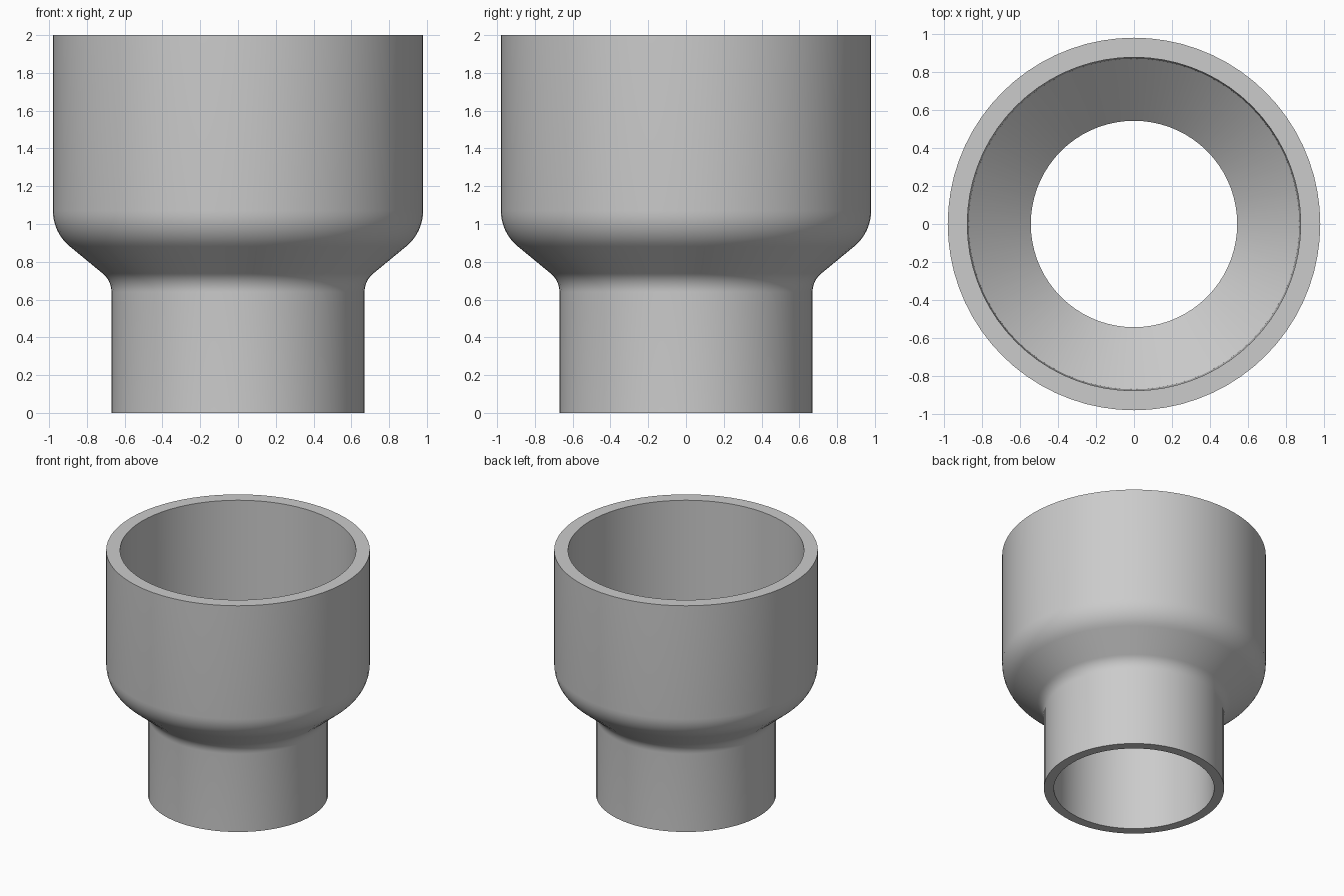
import bpy
import bmesh
import math
from mathutils import Vector

SEGMENTS = 72

if "Cube" in bpy.data.objects:
    bpy.data.objects.remove(bpy.data.objects["Cube"], do_unlink=True)


def make_material(name, rgb):
    mat = bpy.data.materials.new(name)
    mat.use_nodes = True
    mat.diffuse_color = (*rgb, 1)
    mat.node_tree.nodes["Principled BSDF"].inputs["Base Color"].default_value = (*rgb, 1)
    return mat


def fillet(before, corner, after, tangent, steps=8):
    """Points of a circular arc rounding a profile corner."""
    c = Vector(corner)
    u = (Vector(before) - c).normalized()
    v = (Vector(after) - c).normalized()
    half = u.angle(v) / 2
    centre = c + (u + v).normalized() * (tangent / math.cos(half))
    start, end = c + u * tangent - centre, c + v * tangent - centre
    sweep = start.angle(end)
    points = []
    for i in range(steps + 1):
        t = i / steps
        arm = (start * math.sin((1 - t) * sweep) + end * math.sin(t * sweep)) / math.sin(sweep)
        points.append(tuple(centre + arm))
    return points


def lathe(name, profile, mat):
    """Revolve a closed (radius, height) loop around z."""
    bm = bmesh.new()
    rings = []
    for i in range(SEGMENTS):
        a = math.tau * i / SEGMENTS
        rings.append([bm.verts.new((r * math.cos(a), r * math.sin(a), z)) for r, z in profile])
    n = len(profile)
    for i, ring in enumerate(rings):
        nxt = rings[(i + 1) % SEGMENTS]
        for j in range(n):
            k = (j + 1) % n
            bm.faces.new((ring[j], nxt[j], nxt[k], ring[k]))
    bmesh.ops.recalc_face_normals(bm, faces=bm.faces)
    mesh = bpy.data.meshes.new(name)
    bm.to_mesh(mesh)
    bm.free()
    mesh.materials.append(mat)
    obj = bpy.data.objects.new(name, mesh)
    bpy.context.collection.objects.link(obj)
    bpy.ops.object.select_all(action="DESELECT")
    obj.select_set(True)
    bpy.context.view_layer.objects.active = obj
    bpy.ops.object.shade_smooth_by_angle(angle=math.radians(30))
    return obj


grey = make_material("light grey plastic", (0.6, 0.6, 0.6))

# Outer wall: narrow spigot, rounded shoulder, wide socket
foot, neck, shoulder, rim = (0.67, 0), (0.67, 0.70), (0.98, 0.955), (0.98, 2)
outer = [foot, *fillet(foot, neck, shoulder, 0.06),
         *fillet(neck, shoulder, rim, 0.115), rim]

# Bore: tapered wide socket, cone, stop ledge, tapered narrow socket
bore = [(0.877, 2), (0.87, 0.99), (0.543, 0.69), (0.59, 0.69), (0.596, 0)]

lathe("pipe_reducer", outer + bore, grey)
